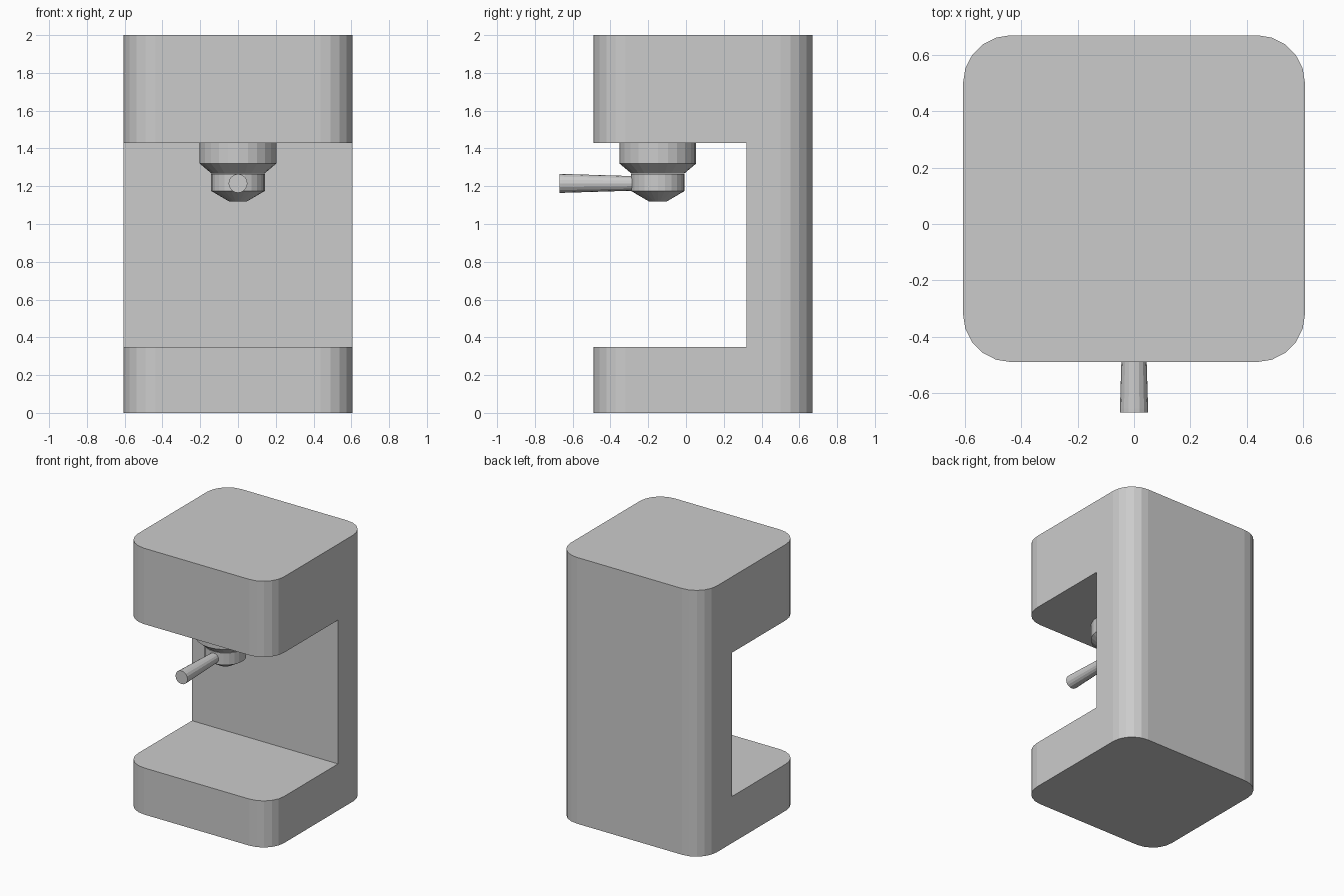
import bpy, bmesh
from math import sin, cos, pi
from mathutils import Matrix

if "Cube" in bpy.data.objects:
    bpy.data.objects.remove(bpy.data.objects["Cube"])


def make_object(name, bm):
    bmesh.ops.recalc_face_normals(bm, faces=bm.faces)
    mesh = bpy.data.meshes.new(name)
    bm.to_mesh(mesh)
    bm.free()
    obj = bpy.data.objects.new(name, mesh)
    bpy.context.collection.objects.link(obj)
    return obj


def rounded_block(name, x, y0, y1, z0, z1, radius, segments):
    """Upright block whose plan is a rounded rectangle."""
    bm = bmesh.new()
    centres = [(x - radius, y1 - radius), (radius - x, y1 - radius),
               (radius - x, y0 + radius), (x - radius, y0 + radius)]
    verts = []
    for quarter, (cx, cy) in enumerate(centres):
        for i in range(segments + 1):
            a = (quarter + i / segments) * pi / 2
            verts.append(bm.verts.new((cx + radius * cos(a), cy + radius * sin(a), z0)))
    face = bm.faces.new(verts)
    top = bmesh.ops.extrude_face_region(bm, geom=[face], use_keep_orig=True)["geom"]
    bmesh.ops.translate(bm, vec=(0, 0, z1 - z0),
                        verts=[v for v in top if isinstance(v, bmesh.types.BMVert)])
    return make_object(name, bm)


def lathe(name, profile, matrix, sides):
    """Closed turned solid from (radius, height) pairs."""
    bm = bmesh.new()
    rings = [[bm.verts.new((r * cos(2 * pi * i / sides), r * sin(2 * pi * i / sides), h))
              for i in range(sides)] for r, h in profile]
    for a, b in zip(rings, rings[1:]):
        for i in range(sides):
            j = (i + 1) % sides
            bm.faces.new((a[i], a[j], b[j], b[i]))
    bm.faces.new(rings[0][::-1])
    bm.faces.new(rings[-1])
    bm.transform(matrix)
    return make_object(name, bm)


# Machine body: rounded tower with the cup bay cut from its front
body = rounded_block("machine_body", 0.607, -0.49, 0.67, 0, 2, 0.17, 5)
bm = bmesh.new()
bmesh.ops.create_cube(bm, size=1, matrix=Matrix.Translation((0, -0.34, 0.89))
                      @ Matrix.Diagonal((2, 1.32, 1.08, 1)))
cutter = make_object("bay_cutter", bm)
cutter.hide_render = True
cut = body.modifiers.new("cup_bay", "BOOLEAN")
cut.operation = "DIFFERENCE"
cut.solver = "EXACT"
cut.object = cutter
bpy.context.view_layer.objects.active = body
bpy.ops.object.modifier_apply(modifier=cut.name)
bpy.data.objects.remove(cutter)

# Brew head hanging under the top
axis = Matrix.Translation((0, -0.149, 0))
lathe("brew_head", [(0.203, 1.43), (0.203, 1.32), (0.14, 1.267)], axis, 24)

# Filter holder below it
lathe("filter_holder", [(0.142, 1.265), (0.142, 1.175), (0.048, 1.12)], axis, 24)

# Handle pointing forward, slightly flared to its end
forward = Matrix.Translation((0, 0, 1.215)) @ Matrix.Rotation(pi / 2, 4, "X")
lathe("holder_handle", [(0.038, 0.26), (0.05, 0.655), (0.05, 0.67)], forward, 16)
